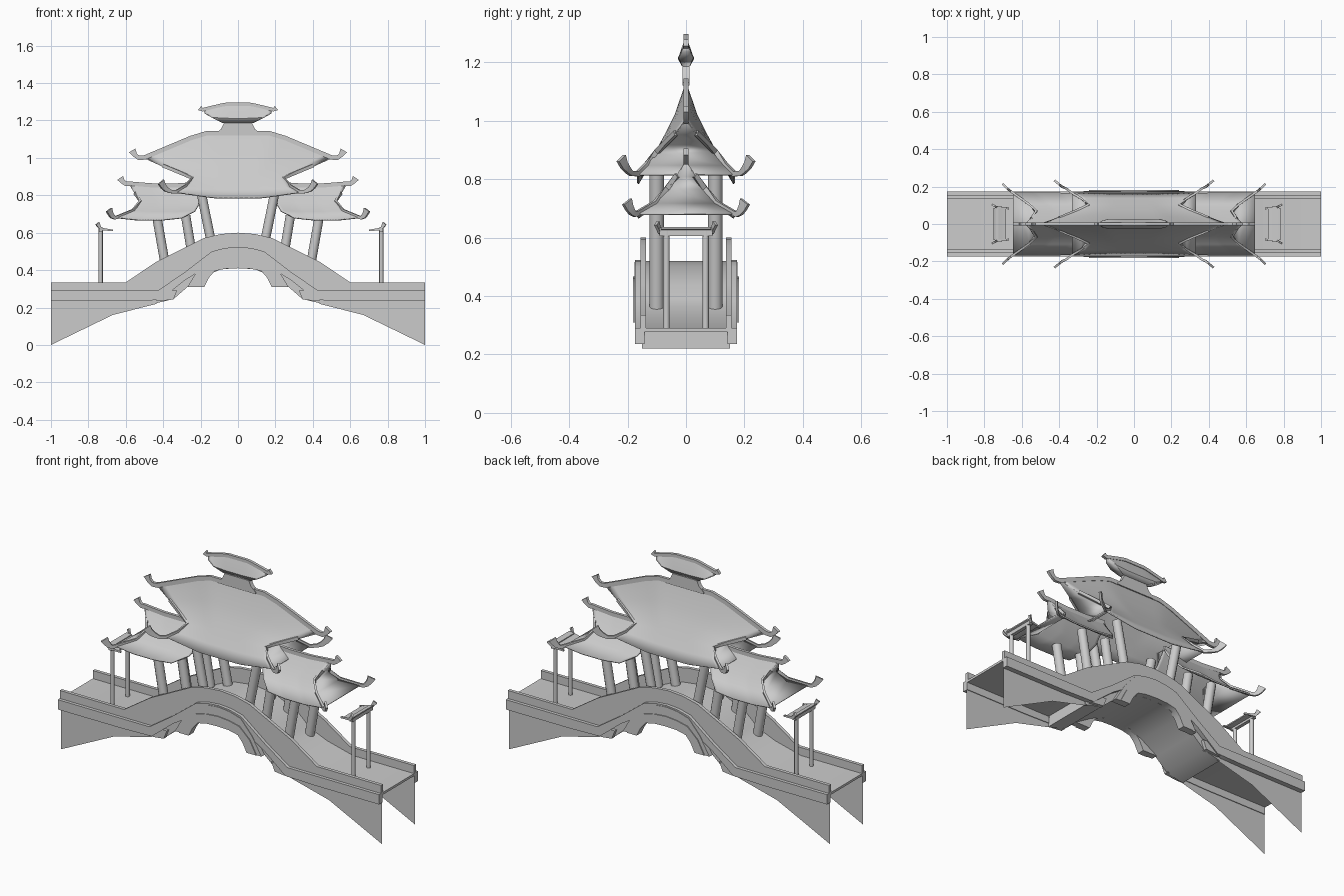
import bpy, bmesh
from mathutils import Vector

cube = bpy.data.objects.get("Cube")
if cube:
    bpy.data.objects.remove(cube, do_unlink=True)

stone = bpy.data.materials.new("plain_grey")
stone.use_nodes = True
GREY = (0.6, 0.6, 0.6, 1)
stone.diffuse_color = GREY
stone.node_tree.nodes["Principled BSDF"].inputs["Base Color"].default_value = GREY


def finish(obj):
    """Give the part its colour and smooth shading with sharp edges."""
    obj.data.materials.clear()
    obj.data.materials.append(stone)
    bpy.ops.object.select_all(action="DESELECT")
    obj.select_set(True)
    bpy.context.view_layer.objects.active = obj
    bpy.ops.object.shade_smooth_by_angle(angle=0.7)
    return obj


def add_mesh(name, verts, faces):
    mesh = bpy.data.meshes.new(name)
    mesh.from_pydata(verts, [], faces)
    bm = bmesh.new()
    bm.from_mesh(mesh)
    bmesh.ops.recalc_face_normals(bm, faces=bm.faces)
    bm.to_mesh(mesh)
    bm.free()
    obj = bpy.data.objects.new(name, mesh)
    bpy.context.collection.objects.link(obj)
    return obj


def mirrored(points):
    """Continue a half profile that ends at x = 0 onto the other side."""
    return points + [(-x, z) for x, z in reversed(points[:-1])]


def loft(name, sections):
    """Join four-cornered sections into a capped solid."""
    verts = [v for s in sections for v in s]
    last = len(verts) - 4
    faces = [(0, 1, 2, 3), tuple(range(last, last + 4))]
    for i in range(0, last, 4):
        for k in range(4):
            n = (k + 1) % 4
            faces.append((i + k, i + n, i + 4 + n, i + 4 + k))
    return finish(add_mesh(name, verts, faces))


def band(name, top, bottom, y_in, y_out):
    """Solid strip between a top and a bottom profile."""
    loft(name, [[(xt, y_in, zt), (xt, y_out, zt), (xb, y_out, zb), (xb, y_in, zb)]
                for (xt, zt), (xb, zb) in zip(top, bottom)])


def bar(name, points, heights, half=0.006):
    """Thin upright bar along a path, with a half height at each point."""
    pts = [Vector(p) for p in points]
    sections = []
    for i, (p, h) in enumerate(zip(pts, heights)):
        along = (pts[min(i + 1, len(pts) - 1)] - pts[max(i - 1, 0)]).normalized()
        across = along.cross(Vector((0, 0, 1))).normalized()
        up = across.cross(along) * h
        across *= half
        sections.append([p + across + up, p - across + up, p - across - up, p + across - up])
    loft(name, sections)


def post(name, bottom, top, radius):
    """Round post between two points."""
    a, b = Vector(bottom), Vector(top)
    bpy.ops.mesh.primitive_cylinder_add(vertices=12, radius=radius, depth=(b - a).length,
                                        location=(a + b) / 2)
    obj = bpy.context.object
    obj.name = name
    obj.rotation_euler = (b - a).to_track_quat("Z", "Y").to_euler()
    finish(obj)


def sag(u):
    """Flat in the middle, falling towards the ends."""
    return max(0, (abs(u) - 0.38) / 0.62)


def sheet(name, grid, thick):
    """Thin curved sheet through a grid of points."""
    w = len(grid[0])
    faces = [(r * w + c, r * w + c + 1, (r + 1) * w + c + 1, (r + 1) * w + c)
             for r in range(len(grid) - 1) for c in range(w - 1)]
    obj = add_mesh(name, [v for row in grid for v in row], faces)
    solid = obj.modifiers.new("thickness", "SOLIDIFY")
    solid.thickness = thick
    solid.offset = 0
    finish(obj)


def roof(name, rows, side=1, columns=24, thick=0.008):
    """Curved roof from rows (y, middle z, inner x, outer x, end z), ridge first."""
    grid = []
    for y, zm, xi, xo, ze in [(-r[0], *r[1:]) for r in reversed(rows[1:])] + rows:
        steps = [2 * c / columns - 1 for c in range(columns + 1)]
        grid.append([(side * (xi + (xo - xi) * (u + 1) / 2), y, zm + (ze - zm) * sag(u))
                     for u in steps])
    sheet(name, grid, thick)


def end_slope(name, rows, side):
    """Hollow end slope spanning between the two hip edges."""
    sheet(name, [[(side * r[3], -max(r[0], .003), r[4]), (side * r[3], max(r[0], .003), r[4])]
                 for r in rows], 0.006)


def ridge(name, row, side, tip, height=0.012):
    """Bar on half of the ridge line, ending in an upturned flared tip."""
    _, zm, xi, xo, ze = row
    path = []
    for k in range(13):
        u = k / 6 - 1
        path.append((side * (xi + (xo - xi) * k / 12), 0, zm + (ze - zm) * sag(u) + 0.002))
    path += [(side * x, 0, z) for x, z in tip]
    bar(name, path, [height] * (len(path) - 1) + [height * 1.6], 0.008)


def horns(name, rows, side, tip):
    """Bars down the hip edges, sweeping up into flared corner horns."""
    for sy in (1, -1):
        path = [(side * r[3], sy * r[0], r[4] + 0.003) for r in rows[1:]]
        path += [(side * x, sy * y, z) for x, y, z in tip]
        bar(name, path, [0.009] * (len(path) - 3) + [0.013, 0.016, 0.021])


# Deck and arch body
band("deck_slab",
     mirrored([(1, .29), (.62, .29), (.46, .33), (.375, .365), (.335, .39), (.28, .44),
               (.15, .5), (0, .52)]),
     mirrored([(1, .277), (.62, .277), (.46, .277), (.375, .31), (.335, .33), (.28, .37),
               (.15, .43), (0, .45)]), -.15, .15)
band("arch_body",
     mirrored([(.45, .285), (.36, .34), (.29, .41), (.17, .48), (.09, .5), (0, .51)]),
     mirrored([(.45, .22), (.345, .245), (.27, .31), (.17, .37), (.09, .405), (0, .41)]),
     -.15, .15)

ledge_line = [(1, .29), (.6, .29), (.43, .29), (.29, .385), (.14, .5), (.07, .518), (0, .524)]
for sy, where in ((1, "back"), (-1, "front")):
    # Thin parapet standing on a wider ledge
    band(where + "_parapet",
         mirrored([(1, .335), (.6, .335), (.44, .442), (.3, .512), (.18, .572), (.09, .593), (0, .6)]),
         mirrored(ledge_line), sy * .137, sy * .156)
    band(where + "_ledge", mirrored(ledge_line),
         mirrored([(1, .235), (.6, .235), (.415, .24), (.285, .345), (.13, .44), (.07, .46), (0, .465)]),
         sy * .142, sy * .174)
    # Stepped arch ribs
    band(where + "_upper_rib",
         mirrored([(.27, .31), (.21, .41), (.14, .49), (.07, .51), (0, .517)]),
         mirrored([(.22, .31), (.19, .38), (.13, .44), (.07, .46), (0, .465)]),
         sy * .14, sy * .177)
    band(where + "_lower_rib",
         mirrored([(.24, .31), (.2, .385), (.135, .445), (.07, .46), (0, .466)]),
         mirrored([(.18, .31), (.155, .36), (.125, .395), (.07, .407), (0, .41)]),
         sy * .14, sy * .182)
    for sx, end in ((1, "left"), (-1, "right")):
        # Footing wing and flat side skirt
        flip = lambda pts: [(sx * x, z) for x, z in pts]
        band(f"{where}_{end}_wing", flip([(.46, .285), (.4, .292), (.325, .292)]),
             flip([(.435, .235), (.4, .237), (.345, .243)]), sy * .14, sy * .168)
        outline = flip([(1, .285), (1, 0), (.67, .16), (.435, .22), (.435, .285)])
        finish(add_mesh(f"{where}_{end}_skirt", [(x, sy * .146, z) for x, z in outline],
                        [range(len(outline))]))

# Main roof
main_rows = [(0, 1.13, -.5, .5, 1.0), (.035, 1.02, -.4, .4, .955), (.07, .95, -.315, .315, .92),
             (.10, .895, -.245, .245, .89), (.135, .835, -.28, .28, .845),
             (.165, .785, -.33, .33, .815)]
roof("main_roof", main_rows)
for sx in (1, -1):
    end_slope("main_end_slope", main_rows, sx)
    ridge("main_ridge", main_rows[0], sx, [(.53, 1.0), (.55, 1.015), (.565, 1.04)])
    horns("main_horn", main_rows, sx,
          [(.36, .188, .82), (.385, .2, .832), (.4, .212, .848), (.412, .222, .872)])

# Crowning roof, tapering underneath onto a flared neck
crown_rows = [(0, 1.285, -.18, .18, 1.258), (.014, 1.245, -.175, .175, 1.238),
              (.025, 1.212, -.135, .135, 1.216), (.012, 1.188, -.08, .08, 1.188)]
band("crown_neck", mirrored([(.118, 1.13), (.09, 1.155), (.075, 1.185), (.068, 1.21), (0, 1.22)]),
     mirrored([(.118, 1.12), (.09, 1.12), (.075, 1.12), (.068, 1.12), (0, 1.12)]), -.012, .012)
roof("crown_roof", crown_rows, thick=.005)
for sx in (1, -1):
    end_slope("crown_end_slope", crown_rows, sx)
    ridge("crown_ridge", crown_rows[0], sx, [(.19, 1.257), (.195, 1.259), (.205, 1.267)], .009)

# Side roofs, leaning columns and gates
side_rows = [(0, .85, .2, .58, .86), (.03, .8, .2, .55, .81), (.065, .755, .2, .522, .765),
             (.105, .71, .23, .56, .715), (.165, .668, .3, .645, .68)]
columns = [((.435, .69), (.375, .35)), ((.28, .69), (.235, .42)), ((.2, .83), (.125, .46))]
for sx, end in ((1, "left"), (-1, "right")):
    roof(end + "_side_roof", side_rows, sx)
    end_slope(end + "_side_end_slope", side_rows, sx)
    ridge(end + "_side_ridge", side_rows[0], sx, [(.6, .862), (.615, .872), (.63, .893)])
    horns(end + "_side_horn", side_rows, sx,
          [(.66, .176, .68), (.672, .185, .688), (.682, .194, .702), (.69, .202, .723)])
    gate = lambda x: sx * x + .016
    for sy in (1, -1):
        for (xt, zt), (xb, zb) in columns:
            post(end + "_column", (sx * xb, sy * .1, zb), (sx * xt, sy * .1, zt), .025)
        post(end + "_gate_post", (gate(.75), sy * .067, .28), (gate(.75), sy * .067, .625), .011)
        bar(end + "_gate_curl", [(gate(.685), sy * .083, .612), (gate(.75), sy * .09, .62),
                                 (gate(.768), sy * .1, .65)], [.004, .007, .012], .005)
    band(end + "_gate_beam", [(gate(.76), .632), (gate(.74), .63)],
         [(gate(.76), .606), (gate(.74), .606)], -.09, .09)
    band(end + "_gate_cap", [(gate(.768), .637), (gate(.74), .625), (gate(.7), .618)],
         [(gate(.768), .63), (gate(.74), .618), (gate(.7), .611)], -.085, .085)
